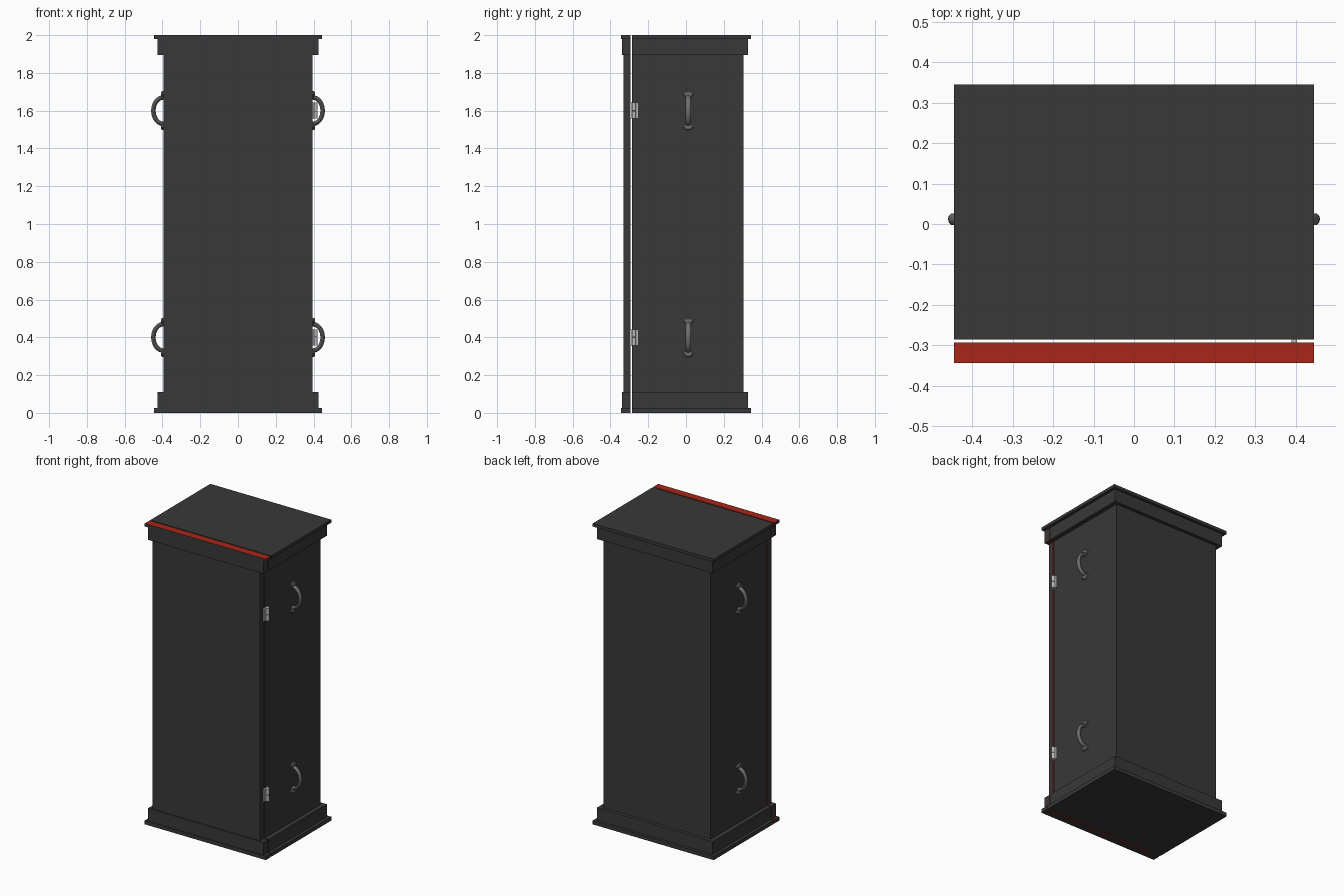
import bpy, bmesh, math
from mathutils import Vector

if "Cube" in bpy.data.objects:
    bpy.data.objects.remove(bpy.data.objects["Cube"])

def mat(name, c):
    m = bpy.data.materials.new(name)
    m.diffuse_color = (*c, 1)
    m.use_nodes = True
    m.node_tree.nodes["Principled BSDF"].inputs["Base Color"].default_value = m.diffuse_color
    return m

DARK = mat("dark_wood", (0.04, 0.04, 0.04))
RED = mat("red_lining", (0.40, 0.02, 0.01))
IRON = mat("iron", (0.16, 0.16, 0.16))
STEEL = mat("steel", (0.5, 0.5, 0.5))

def finish(name, bm, *mats):
    bmesh.ops.recalc_face_normals(bm, faces=bm.faces)
    me = bpy.data.meshes.new(name)
    bm.to_mesh(me)
    bm.free()
    for m in mats:
        me.materials.append(m)
    ob = bpy.data.objects.new(name, me)
    bpy.context.collection.objects.link(ob)
    return ob

def loft(bm, rings):
    loops = [[bm.verts.new(p) for p in r] for r in rings]
    for a, b in zip(loops, loops[1:]):
        n = len(a)
        for i in range(n):
            bm.faces.new((a[i], a[(i + 1) % n], b[(i + 1) % n], b[i]))
    bm.faces.new(loops[0][::-1])
    bm.faces.new(loops[-1])

def rect(x, y0, y1, z):
    return [(-x, y0, z), (x, y0, z), (x, y1, z), (-x, y1, z)]

def box(bm, lo, hi):
    loft(bm, [[(x, y, z) for x, y in ((lo[0], lo[1]), (hi[0], lo[1]), (hi[0], hi[1]), (lo[0], hi[1]))]
              for z in (lo[2], hi[2])])

# Stepped vertical profile shared by case and lid: (z, moulding step)
LEVELS = [(0, 2), (.025, 2), (.025, 1), (.11, 1), (.11, 0),
          (1.895, 0), (1.895, 1), (1.98, 1), (1.98, 2), (2, 2)]
HALF_X = (.395, .425, .445)
BACK_Y = (.305, .327, .345)
FRONT_Y = (-.332, -.339, -.344)

# Hollow case with red lining, open to the front
bm = bmesh.new()
loft(bm, [rect(HALF_X[s], -.285, BACK_Y[s], z) for z, s in LEVELS])
case = finish("case", bm, DARK)
bm = bmesh.new()
box(bm, (-.365, -.5, .04), (.365, .275, 1.96))
cutter = finish("case_cutter", bm, RED)
cutter.hide_render = True
mod = case.modifiers.new("hollow", 'BOOLEAN')
mod.object = cutter
mod.operation = 'DIFFERENCE'
mod.solver = 'EXACT'
mod.material_mode = 'TRANSFER'
bpy.context.view_layer.objects.active = case
bpy.ops.object.modifier_apply(modifier=mod.name)
bpy.data.objects.remove(cutter)

# Front lid with red inner face and top edge
bm = bmesh.new()
loft(bm, [rect(HALF_X[s], FRONT_Y[s], -.293, z) for z, s in LEVELS])
bmesh.ops.recalc_face_normals(bm, faces=bm.faces)
for f in bm.faces:
    if f.normal.y > .9 or (f.normal.z > .9 and f.calc_center_median().z > 1.99):
        f.material_index = 1
finish("lid", bm, DARK, RED)

# Curved carrying handles with flared mounting plates
def handle(side, z0):
    bm = bmesh.new()
    rings = []
    for i in range(17):
        a = math.radians(-90 + 180 * i / 16)
        d = Vector((side * math.cos(a), 0, math.sin(a)))
        c = Vector((side * .395, .012, z0)) + Vector((d.x * .053, 0, d.z * .07))
        rings.append([c + d * (.012 * math.cos(t)) + Vector((0, .015 * math.sin(t), 0))
                      for t in (math.tau * k / 10 for k in range(10))])
    loft(bm, rings)
    for s in (-1, 1):
        plate = [(-.013, .068), (.013, .068), (.029, .086), (.015, .103), (-.015, .103), (-.029, .086)]
        loft(bm, [[(side * x, .012 + y * k, z0 + s * (.086 + (z - .086) * k)) for y, z in plate]
                  for x, k in ((.392, 1), (.401, 1), (.407, .7))])
    ob = finish("handle", bm, IRON)
    bpy.ops.object.select_all(action='DESELECT')
    ob.select_set(True)
    bpy.context.view_layer.objects.active = ob
    bpy.ops.object.shade_smooth_by_angle(angle=math.radians(40))

# Hinges on the right: two leaves and a split barrel
def hinge(z0):
    bm = bmesh.new()
    box(bm, (.39, -.300, z0 - .042), (.403, -.277, z0 + .042))
    box(bm, (.39, -.274, z0 - .042), (.403, -.252, z0 + .042))
    for z in (z0 - .042, z0 + .001):
        loft(bm, [[(.410 + .011 * math.cos(t), -.2755 + .011 * math.sin(t), h)
                   for t in (math.tau * k / 12 for k in range(12))] for h in (z, z + .041)])
    finish("hinge", bm, STEEL)

for z in (.4, 1.6):
    hinge(z)
    for side in (-1, 1):
        handle(side, z)
